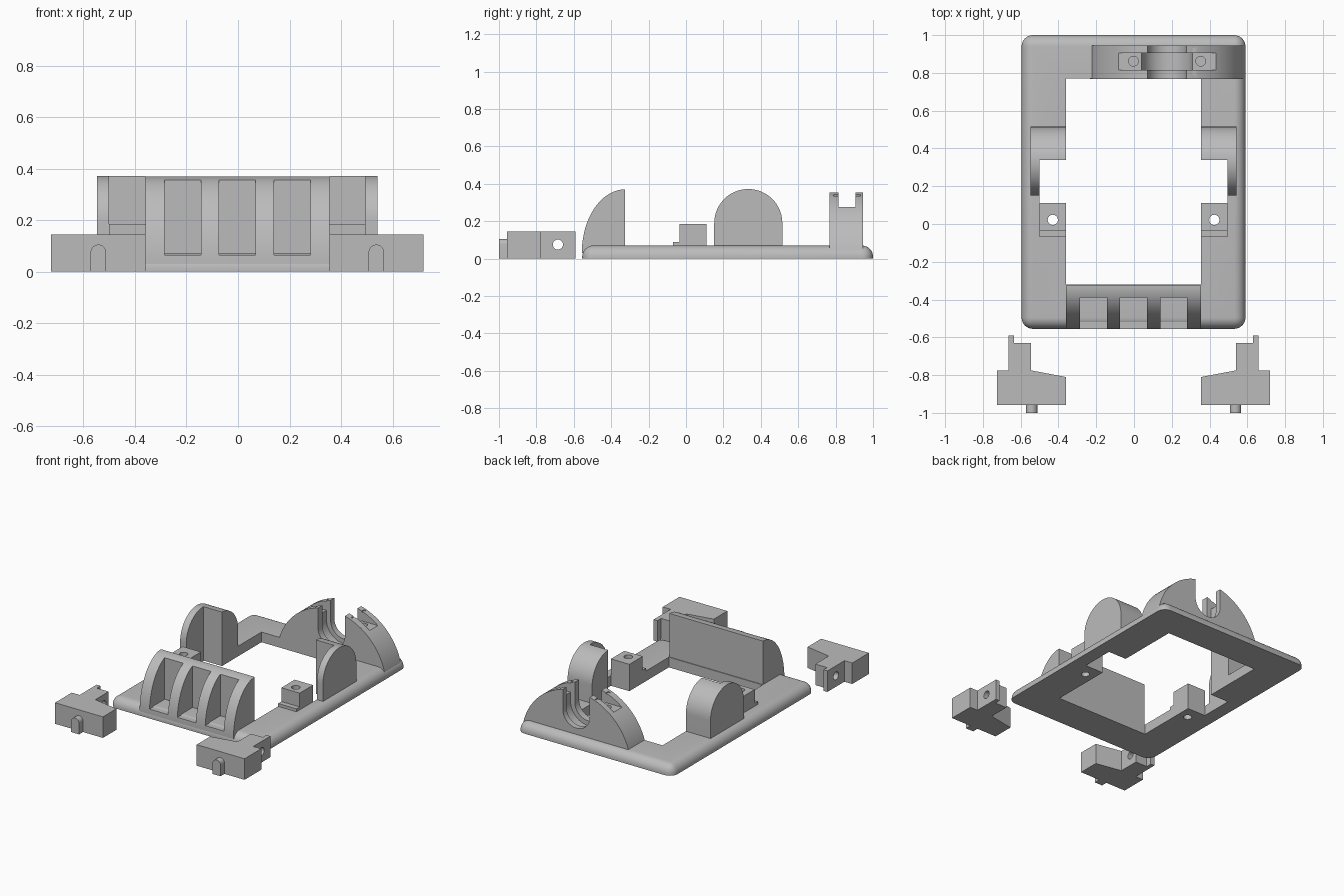
import bpy, bmesh, math

if "Cube" in bpy.data.objects:
    bpy.data.objects.remove(bpy.data.objects["Cube"])

MID = -0.0025          # x of the mirror plane
parts = []

grey = bpy.data.materials.new("plain grey")
grey.use_nodes = True
grey.diffuse_color = (0.5, 0.5, 0.5, 1)
grey.node_tree.nodes["Principled BSDF"].inputs["Base Color"].default_value = (0.5, 0.5, 0.5, 1)


def make(name, bm, part=True):
    bmesh.ops.recalc_face_normals(bm, faces=bm.faces)
    me = bpy.data.meshes.new(name)
    bm.to_mesh(me)
    bm.free()
    me.materials.append(grey)
    ob = bpy.data.objects.new(name, me)
    bpy.context.scene.collection.objects.link(ob)
    if part:
        parts.append(ob)
    else:
        ob.hide_render = True
    return ob


def prism(name, pts, axis, a, b, part=True):
    """Extrude a closed 2D profile along an axis from a to b."""
    place = {"x": lambda p, t: (t, p[0], p[1]),
             "y": lambda p, t: (p[0], t, p[1]),
             "z": lambda p, t: (p[0], p[1], t)}[axis]
    bm = bmesh.new()
    face = bm.faces.new([bm.verts.new(place(p, a)) for p in pts])
    ext = bmesh.ops.extrude_face_region(bm, geom=[face])
    for g in ext["geom"]:
        if isinstance(g, bmesh.types.BMVert):
            i = "xyz".index(axis)
            g.co[i] += b - a
    return make(name, bm, part)


def box(name, x0, x1, y0, y1, z0, z1, part=True):
    return prism(name, [(x0, y0), (x1, y0), (x1, y1), (x0, y1)], "z", z0, z1, part)


def arc(cx, cz, rx, rz, start, end, n=32):
    angles = [math.radians(start + (end - start) * i / n) for i in range(n + 1)]
    return [(cx + rx * math.cos(t), cz + rz * math.sin(t)) for t in angles]


def circle(cx, cy, r, n=24):
    return arc(cx, cy, r, r, 0, 360, n)[:-1]


def cut(ob, *cutters):
    for c in cutters:
        mod = ob.modifiers.new("cut", "BOOLEAN")
        mod.operation, mod.solver, mod.object = "DIFFERENCE", "EXACT", c
        dg = bpy.context.evaluated_depsgraph_get()
        me = bpy.data.meshes.new_from_object(ob.evaluated_get(dg))
        ob.modifiers.clear()
        ob.data = me
        bpy.data.objects.remove(c)


def side(s, x):
    """Mirror an x value to the other side when s is -1 (values given for +x)."""
    return MID + s * (x - MID)


# Frame plate with rounded top rim and a stepped opening
bm = bmesh.new()
bmesh.ops.create_cube(bm, size=1)
for v in bm.verts:
    v.co.x = MID + v.co.x * 1.185
    v.co.y = 0.2225 + v.co.y * 1.555
    v.co.z = 0.035 + v.co.z * 0.07
rim = [e for e in bm.edges if max(v.co.z for v in e.verts) > 0.05]
bmesh.ops.bevel(bm, geom=rim, offset=0.06, segments=8, profile=0.5, affect="EDGES")
plate = make("frame_plate", bm)
cut(plate,
    box("opening", -0.36, 0.355, -0.32, 0.77, -1, 1, False),
    box("notch", -0.5, 0.495, 0.11, 0.34, -1, 1, False))

# Front guard: curved wall with three windows pressed into it
guard = prism("front_guard",
              arc(-0.325, 0.03, 0.232, 0.34, 90, 180) + [(-0.325, 0.03)], "x", -0.36, 0.355)
for i in (-1, 0, 1):
    x = MID + i * 0.2125
    cut(guard, box("window", x - 0.071, x + 0.071, -0.7, -0.39, 0.065, 0.6, False))

# Rear arch with a stepped cable channel, pockets and screw holes
AX = 0.175
rise = math.degrees(math.asin(0.08 / 0.415))
arch = prism("rear_arch", arc(AX, -0.05, 0.415, 0.415, rise, 180 - rise, 64), "y", 0.768, 0.945)
for r, y0, y1 in ((0.1025, 0.7, 1.0), (0.135, 0.815, 0.905)):
    channel = arc(AX, 0.215, r, r, 180, 360, 24) + [(AX + r, 0.6), (AX - r, 0.6)]
    cut(arch, prism("channel", channel, "y", y0, y1, False))
for s in (-1, 1):
    xs = sorted((AX + s * 0.275, AX + s * 0.125))
    slot = sorted((AX + s * 0.275, AX + s * 0.135))
    cut(arch,
        box("pocket", *xs, 0.815, 0.905, 0.275, 0.6, False),
        box("slot", *slot, 0.788, 0.932, 0.335, 0.6, False),
        prism("screw_hole", circle(AX + s * 0.178, 0.862, 0.026), "z", 0.12, 0.6, False))

for s, word in ((1, "left"), (-1, "right")):
    # Round-topped side holder, hollowed toward the opening
    holder = prism(word + "_holder",
                   arc(0.333, 0.19, 0.182, 0.182, 0, 180) + [(0.151, 0.03), (0.515, 0.03)],
                   "x", side(s, 0.355), side(s, 0.542))
    cut(holder, box("hollow", *sorted((side(s, 0.3), side(s, 0.495))), 0.0, 0.34, -1, 1, False))

    # Stepped screw boss, drilled through the plate
    boss = prism(word + "_boss",
                 [(-0.07, 0.03), (0.11, 0.03), (0.11, 0.185), (-0.035, 0.185),
                  (-0.035, 0.09), (-0.07, 0.09)], "x", side(s, 0.355), side(s, 0.495))
    for ob in (boss, plate):
        cut(ob, prism("bolt_hole", circle(side(s, 0.425), 0.022, 0.027), "z", -1, 1, False))

    # Loose clamp block with a cross-drilled arm
    plan = [(0.72, -0.957), (0.355, -0.957), (0.355, -0.81), (0.54, -0.775), (0.54, -0.63),
            (0.63, -0.63), (0.63, -0.59), (0.66, -0.59), (0.66, -0.775), (0.72, -0.775)]
    block = prism(word + "_clamp", [(side(s, x), y) for x, y in plan], "z", 0, 0.145)
    cut(block, prism("cross_hole", circle(-0.685, 0.075, 0.027), "x", -1, 1, False))

    # Round-topped peg on the front of the clamp
    px = side(s, 0.537)
    prism(word + "_peg", arc(px, 0.075, 0.03, 0.03, 0, 180, 16) + [(px - 0.03, 0), (px + 0.03, 0)],
          "y", -1.0, -0.95)

# Smooth curved surfaces, keep edges crisp
bpy.ops.object.select_all(action="DESELECT")
for ob in parts:
    ob.select_set(True)
bpy.context.view_layer.objects.active = plate
bpy.ops.object.shade_smooth_by_angle(angle=math.radians(30))
